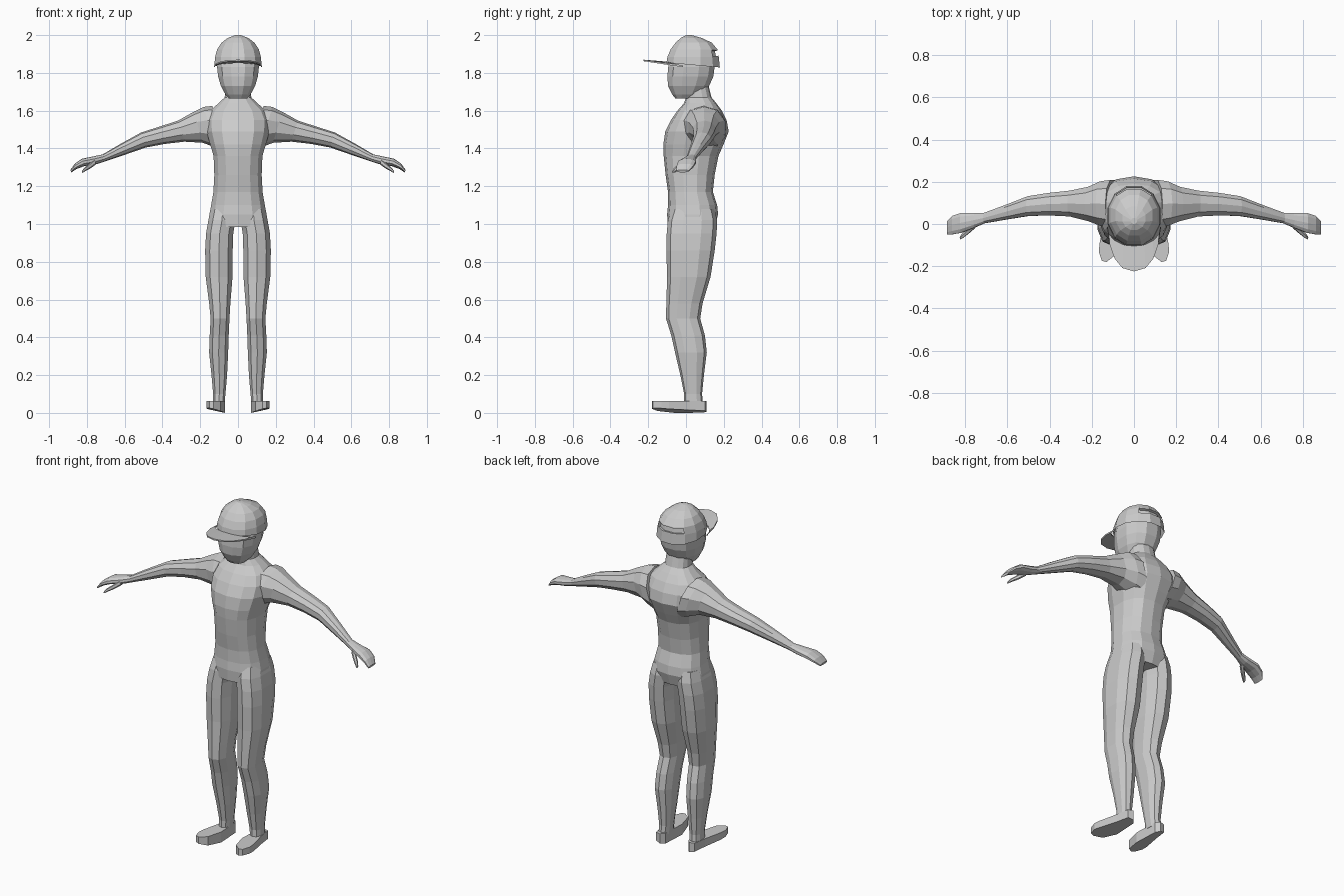
import bpy, bmesh, math
from mathutils import Vector

grey = bpy.data.materials.new("plain grey")
grey.diffuse_color = (0.6, 0.6, 0.6, 1)


def finish(bm, name):
    bmesh.ops.recalc_face_normals(bm, faces=bm.faces)
    me = bpy.data.meshes.new(name)
    bm.to_mesh(me)
    bm.free()
    me.materials.append(grey)
    ob = bpy.data.objects.new(name, me)
    bpy.context.collection.objects.link(ob)
    return ob


def oval(n, a, b, p):
    """Points of a squared-off oval with n sides."""
    pts = []
    for i in range(n):
        t = 2 * math.pi * (i + 0.5) / n
        c, s = math.cos(t), math.sin(t)
        pts.append((a * math.copysign(abs(c) ** (2 / p), c),
                    b * math.copysign(abs(s) ** (2 / p), s)))
    return pts


def loft(rings, start=True, end=True):
    """Join equal rings of points into a skin."""
    bm = bmesh.new()
    vs = [[bm.verts.new(q) for q in r] for r in rings]
    n = len(vs[0])
    for a, b in zip(vs, vs[1:]):
        for i in range(n):
            j = (i + 1) % n
            bm.faces.new((a[i], a[j], b[j], b[i]))
    if start:
        bm.faces.new(vs[0][::-1])
    if end:
        bm.faces.new(vs[-1])
    return bm


def upright(rows, n, p=2.4):
    """Rings from rows of z, x min, x max, y front, y back."""
    return [[((x0 + x1) / 2 + u, (y0 + y1) / 2 + v, z)
             for u, v in oval(n, (x1 - x0) / 2, (y1 - y0) / 2, p)]
            for z, x0, x1, y0, y1 in rows]


def limb(rows, n, side, p=2.2):
    """Sideways rings from rows of x, y, z, y radius, z radius."""
    return [[(side * (x + 0.3 * w), y + u, z + w) for u, w in oval(n, ry, rz, p)]
            for x, y, z, ry, rz in rows]


# Torso and neck: z, half width, front, back
torso = [(0.985, .160, -.095, .150), (1.05, .155, -.100, .170),
         (1.10, .145, -.095, .165), (1.17, .133, -.095, .142),
         (1.26, .128, -.108, .152), (1.36, .132, -.118, .172),
         (1.42, .150, -.120, .198), (1.49, .170, -.110, .226),
         (1.55, .172, -.080, .215), (1.60, .150, -.045, .190),
         (1.64, .105, -.010, .160), (1.67, .072, .000, .135),
         (1.75, .066, .000, .115)]
finish(loft(upright([(z, -w, w, f, b) for z, w, f, b in torso], 14)), "torso")

# Head: z, half width, front, back
head = [(1.665, .050, -.058, .040), (1.685, .068, -.075, .085),
        (1.73, .093, -.098, .125), (1.78, .108, -.102, .148),
        (1.83, .114, -.098, .155), (1.88, .110, -.085, .150)]
finish(loft(upright([(z, -w, w, f, b) for z, w, f, b in head], 12)), "head")

# Cap crown, with the rim dipping towards the back
cap = [(1.845, .129, -.108, .184), (1.885, .125, -.103, .178),
       (1.925, .114, -.085, .170), (1.96, .090, -.058, .140),
       (1.985, .056, -.030, .085), (2.0, .014, .000, .030)]
rings = upright([(z, -w, w, f, b) for z, w, f, b in cap], 12, 2.1)
rings[0] = [(x, y, z - 0.09 * (y - 0.0)) for x, y, z in rings[0]]
bm = loft(rings, start=False)
# Opening at the back of the cap
bm.faces.ensure_lookup_table()
back = [f for f in bm.faces
        if f.calc_center_median().y > 0.14 and 1.88 < f.calc_center_median().z < 1.93
        and abs(f.calc_center_median().x) < 0.08]
bmesh.ops.recalc_face_normals(bm, faces=bm.faces)
bmesh.ops.inset_region(bm, faces=back, thickness=0.006, depth=0)
bmesh.ops.inset_region(bm, faces=back, thickness=0.001, depth=-0.015)
finish(bm, "cap_crown")

# Cap visor: thin arched plate
bm = bmesh.new()
grid = []
for i in range(9):
    t = math.pi * i / 8
    c, s = math.cos(t), math.sin(t)
    row = []
    for k, dz in ((0, 0), (1, 0), (1, -0.008), (0, -0.008)):
        x = (0.128 - 0.008 * k) * c if k == 0 else 0.124 * math.copysign(abs(c) ** 0.85, c)
        y = -0.015 - (0.09 if k == 0 else 0.21) * s
        z = 1.838 + 0.022 * s + (0.010 * s if k else 0) + dz
        row.append(bm.verts.new((x, y, z)))
    grid.append(row)
for a, b in zip(grid, grid[1:]):
    for k in range(4):
        m = (k + 1) % 4
        bm.faces.new((a[k], a[m], b[m], b[k]))
finish(bm, "cap_visor")

# Limb tables
arm = [(.10, .095, 1.505, .120, .120), (.15, .097, 1.512, .110, .108),
       (.21, .095, 1.512, .085, .082), (.30, .097, 1.492, .064, .056),
       (.40, .094, 1.470, .056, .046), (.50, .085, 1.445, .049, .040),
       (.61, .055, 1.396, .036, .030), (.71, .028, 1.350, .026, .019),
       (.755, .018, 1.338, .036, .021), (.82, .005, 1.326, .049, .020),
       (.860, -.005, 1.305, .046, .014), (.885, -.018, 1.280, .034, .007)]
thumb = [(.755, -.005, 1.330, .016, .014), (.785, -.032, 1.306, .015, .012),
         (.812, -.055, 1.288, .013, .009), (.825, -.066, 1.275, .008, .005)]
leg = [(0.05, .070, .133, -.012, .090), (0.10, .065, .133, -.010, .085),
       (0.20, .056, .142, -.030, .095), (0.32, .050, .155, -.058, .110),
       (0.41, .047, .152, -.078, .100), (0.50, .043, .147, -.106, .075),
       (0.58, .038, .155, -.104, .088), (0.72, .026, .174, -.100, .130),
       (0.86, .025, .177, -.104, .152), (0.95, .022, .172, -.102, .162),
       (1.02, .010, .160, -.096, .165), (1.08, .015, .145, -.075, .150)]
sole = [(.075, .085), (.095, .108), (.125, .100), (.138, .02), (.163, -.09),
        (.167, -.13), (.152, -.175), (.130, -.180), (.092, -.150), (.068, -.06)]

for side, word in ((-1, "left"), (1, "right")):
    finish(loft(limb(arm, 10, side)), word + "_arm_and_hand")
    finish(loft(limb(thumb, 6, side)), word + "_thumb")
    rows = [(z, min(side * a, side * b), max(side * a, side * b), f, k)
            for z, a, b, f, k in leg]
    finish(loft(upright(rows, 10)), word + "_leg")
    # Foot: slab with the sole lifting to the outside and toe
    low = [(side * x, y, max(0, 0.02 * (x - 0.07) / 0.09 + max(0, -y - 0.1) * 0.1))
           for x, y in sole]
    high = [(side * x, y, 0.062) for x, y in sole]
    finish(loft([low, high]), word + "_foot")
